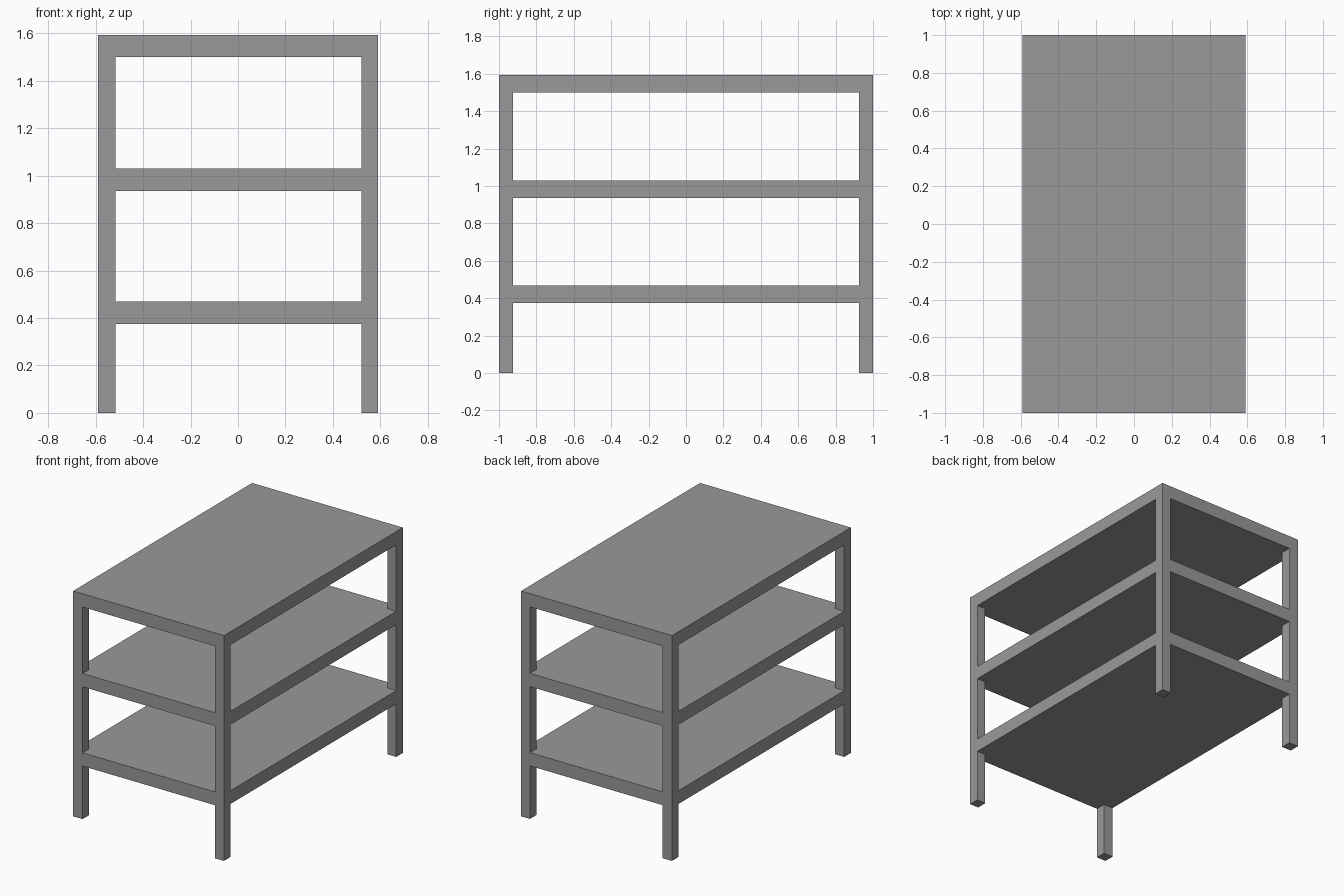
import bpy

cube = bpy.data.objects.get("Cube")
if cube:
    bpy.data.objects.remove(cube, do_unlink=True)

grey = bpy.data.materials.new("plain grey")
grey.use_nodes = True
colour = (0.32, 0.32, 0.32, 1)
grey.diffuse_color = colour
grey.node_tree.nodes["Principled BSDF"].inputs["Base Color"].default_value = colour


def box(name, x, y, z):
    """Box from (low, high) ranges on each axis."""
    bpy.ops.mesh.primitive_cube_add(size=1)
    part = bpy.context.object
    part.name = name
    for v in part.data.vertices:
        v.co = [r[0] if c < 0 else r[1] for c, r in zip(v.co, (x, y, z))]
    part.data.materials.append(grey)
    return part


WIDTH, DEPTH = (-0.59, 0.59), (-1, 1)
SLAB = 0.094

# Three full-size slabs
rack = box("shelf_rack", WIDTH, DEPTH, (1.5, 1.5 + SLAB))
parts = [box(name, WIDTH, DEPTH, (z, z + SLAB))
         for name, z in (("lower_shelf", 0.375), ("middle_shelf", 0.936))]

# Four corner legs, ending inside the top slab
for side, x in (("right", (-0.59, -0.516)), ("left", (0.521, 0.59))):
    for end, y in (("front", (-1, -0.926)), ("back", (0.926, 1))):
        parts.append(box(f"{end}_{side}_leg", x, y, (0, 1.55)))

# Weld everything into one seamless frame
bpy.context.view_layer.objects.active = rack
for part in parts:
    weld = rack.modifiers.new("weld " + part.name, "BOOLEAN")
    weld.operation = "UNION"
    weld.solver = "EXACT"
    weld.object = part
    bpy.ops.object.modifier_apply(modifier=weld.name)
    bpy.data.objects.remove(part, do_unlink=True)
